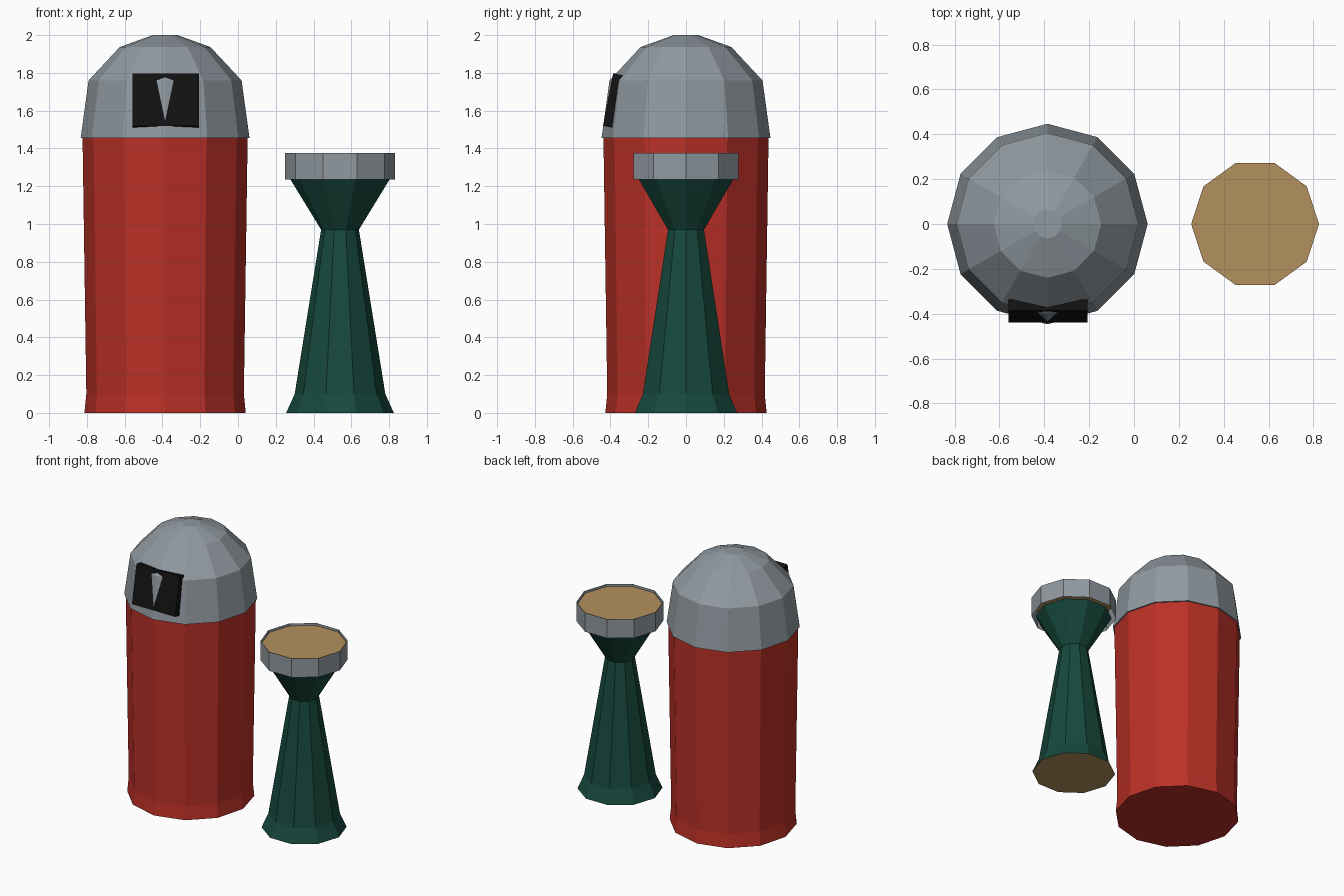
import bpy, bmesh, math

if "Cube" in bpy.data.objects:
    bpy.data.objects.remove(bpy.data.objects["Cube"])


def material(name, rgb):
    m = bpy.data.materials.new(name)
    m.diffuse_color = (*rgb, 1)
    m.use_nodes = True
    m.node_tree.nodes["Principled BSDF"].inputs["Base Color"].default_value = m.diffuse_color
    return m


RED = material("red_paint", (0.5, 0.03, 0.02))
GREEN = material("green_paint", (0.008, 0.065, 0.045))
GREY = material("grey_metal", (0.28, 0.32, 0.35))
SAND = material("sand", (0.45, 0.28, 0.11))
BLACK = material("black", (0.006, 0.006, 0.006))


def finish(name, bm, mat):
    bmesh.ops.recalc_face_normals(bm, faces=bm.faces)
    me = bpy.data.meshes.new(name)
    bm.to_mesh(me)
    bm.free()
    me.materials.append(mat)
    ob = bpy.data.objects.new(name, me)
    bpy.context.collection.objects.link(ob)
    return ob


def lathe(name, x, sides, profile, mat, cap_bottom=False, cap_top=False):
    """Flat-sided turned shape from (radius, z) points, bottom to top."""
    bm = bmesh.new()
    rings = []
    for r, z in profile:
        rings.append([bm.verts.new((r * math.cos(math.tau * i / sides),
                                    r * math.sin(math.tau * i / sides), z))
                      for i in range(sides)])
    for a, b in zip(rings, rings[1:]):
        for i in range(sides):
            j = (i + 1) % sides
            bm.faces.new((a[i], a[j], b[j], b[i]))
    if cap_bottom:
        bm.faces.new(rings[0][::-1])
    if cap_top:
        bm.faces.new(rings[-1])
    ob = finish(name, bm, mat)
    ob.location.x = x
    return ob


def disc(name, x, sides, r, z, mat, up=True):
    bm = bmesh.new()
    vs = [bm.verts.new((r * math.cos(math.tau * i / sides),
                        r * math.sin(math.tau * i / sides), z)) for i in range(sides)]
    bm.faces.new(vs if up else vs[::-1])
    me = bpy.data.meshes.new(name)
    bm.to_mesh(me)
    bm.free()
    me.materials.append(mat)
    ob = bpy.data.objects.new(name, me)
    bpy.context.collection.objects.link(ob)
    ob.location.x = x
    return ob


BIN_X, ASH_X = -0.386, 0.54

# Litter bin: red body with flared foot, domed lid with a small lip
lathe("bin_body", BIN_X, 12, [(0.427, 0), (0.417, 0.1), (0.437, 1.455)], RED, cap_bottom=True)
lathe("bin_dome", BIN_X, 12,
      [(0.437, 1.455), (0.447, 1.455), (0.405, 1.76), (0.24, 1.937), (0.065, 2.0)],
      GREY, cap_top=True)

# Tilted black slot panel; the dome's front ridge pokes through it
bm = bmesh.new()
bmesh.ops.create_cube(bm, size=1)
bmesh.ops.scale(bm, vec=(0.353, 0.05, 0.283), verts=bm.verts)
slot = finish("bin_slot", bm, BLACK)
slot.location = (BIN_X + 0.003, -0.388, 1.654)
slot.rotation_euler.x = math.radians(-11)

# Ashtray stand: waisted green column, open grey rim, sand fill and base plate
lathe("ashtray_stand", ASH_X, 10,
      [(0.285, 0), (0.24, 0.1), (0.1, 0.97), (0.262, 1.235)], GREEN)
lathe("ashtray_rim", ASH_X, 10, [(0.292, 1.235), (0.292, 1.375)], GREY)
disc("ashtray_sand", ASH_X, 10, 0.285, 1.36, SAND)
disc("ashtray_base", ASH_X, 10, 0.285, 0.0, SAND, up=False)
